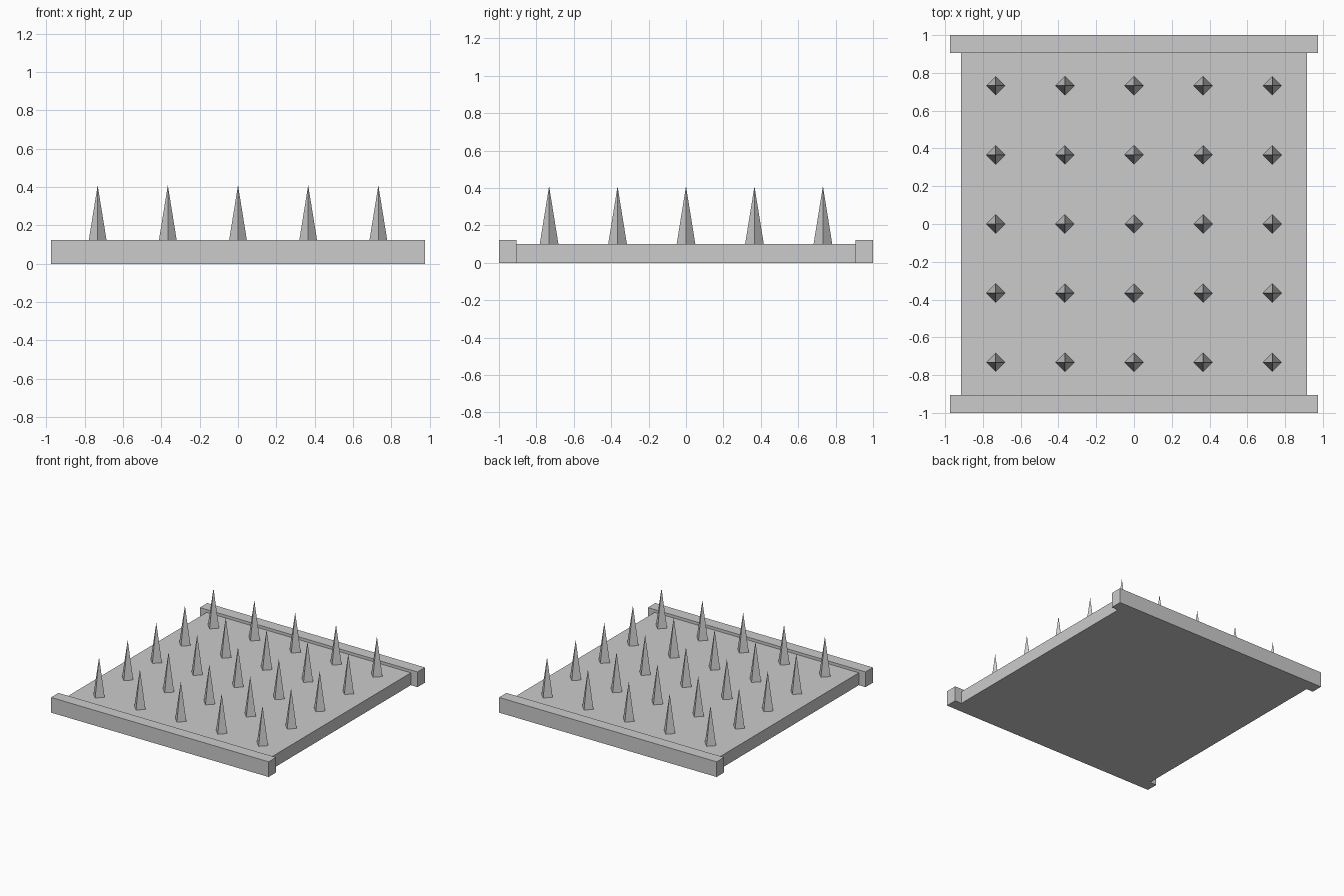
import bpy

if "Cube" in bpy.data.objects:
    bpy.data.objects.remove(bpy.data.objects["Cube"])

RAIL_INNER = 0.905
PLATE_TOP = 0.10
SPIKE_HEIGHT = 0.31
SPACING = 0.366


def box(name, lo, hi):
    centre = [(a + b) / 2 for a, b in zip(lo, hi)]
    bpy.ops.mesh.primitive_cube_add(size=1, location=centre)
    obj = bpy.context.object
    obj.name = name
    obj.scale = [b - a for a, b in zip(lo, hi)]
    bpy.ops.object.transform_apply(location=False, rotation=False, scale=True)
    return obj


# Base plate between the two rails
box("base_plate", (-0.915, -RAIL_INNER, 0), (0.915, RAIL_INNER, PLATE_TOP))

# End rails, slightly wider and taller than the plate
box("front_rail", (-0.975, -1, 0), (0.975, -RAIL_INNER, 0.123))
box("back_rail", (-0.975, RAIL_INNER, 0), (0.975, 1, 0.123))

# 5 x 5 grid of four-sided spikes, corners pointing along the axes
for row in range(5):
    for col in range(5):
        bpy.ops.mesh.primitive_cone_add(
            vertices=4, radius1=0.05, radius2=0, depth=SPIKE_HEIGHT,
            end_fill_type='NGON',
            location=((col - 2) * SPACING, (row - 2) * SPACING,
                      PLATE_TOP + SPIKE_HEIGHT / 2))
        bpy.context.object.name = f"spike_{row + 1}_{col + 1}"
